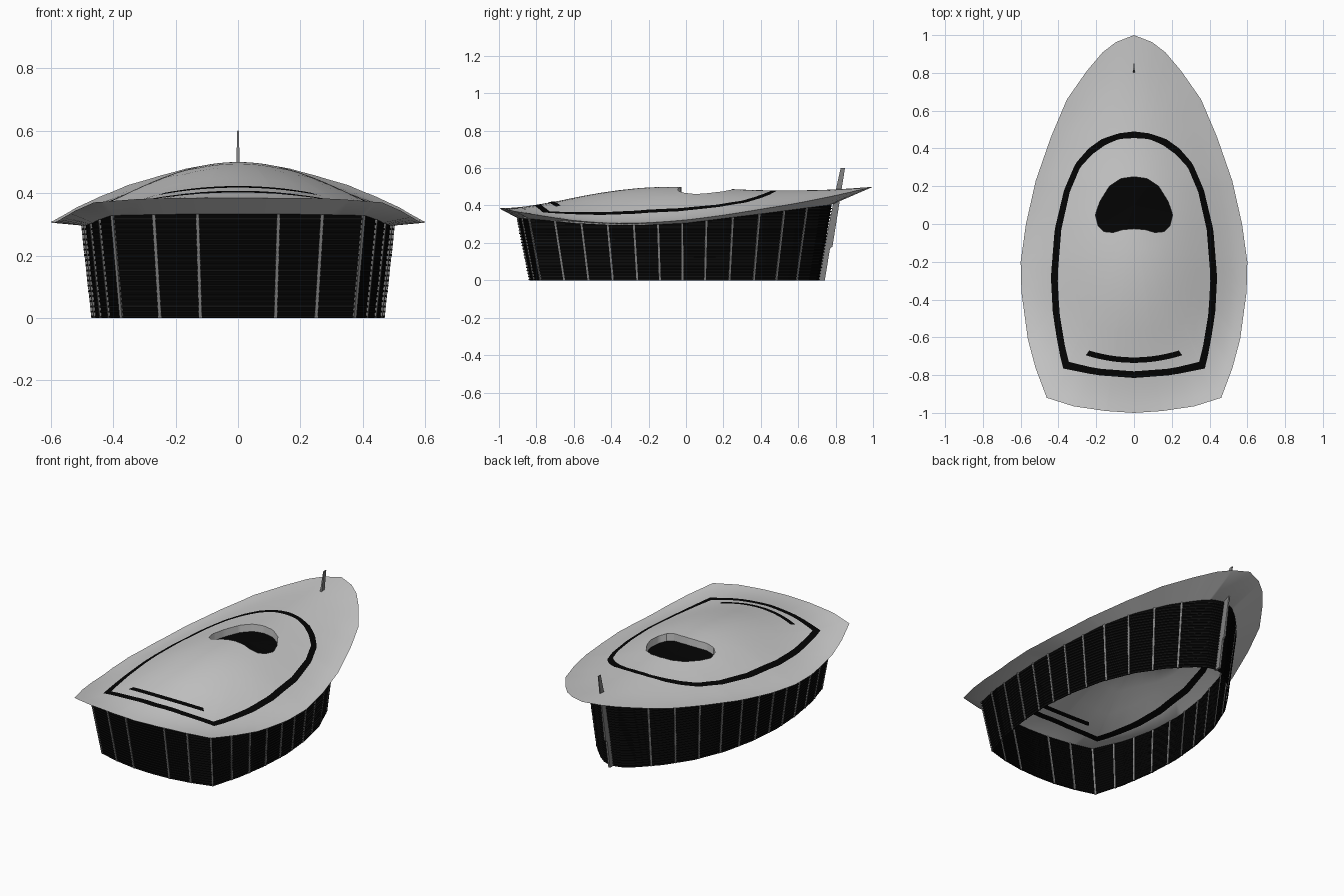
import bpy, math

if "Cube" in bpy.data.objects:
    bpy.data.objects.remove(bpy.data.objects["Cube"])


def paint(name, c):
    m = bpy.data.materials.new(name)
    m.diffuse_color = (c, c, c, 1)
    m.use_nodes = True
    m.node_tree.nodes["Principled BSDF"].inputs["Base Color"].default_value = m.diffuse_color
    return m


black, slat = paint("dark_glass", .001), paint("dark_slat", .006)
grey, steel = paint("pale_shell", .6), paint("steel", .22)
C = (0.0, 0.1)   # centre of all the radial rings


def make(name, verts, faces, mats, idx=None, smooth=None):
    me = bpy.data.meshes.new(name)
    me.from_pydata(verts, [], faces)
    for m in mats:
        me.materials.append(m)
    if idx:
        me.polygons.foreach_set("material_index", idx)
    ob = bpy.data.objects.new(name, me)
    bpy.context.collection.objects.link(ob)
    bpy.context.view_layer.objects.active = ob
    ob.select_set(True)
    bpy.ops.object.mode_set(mode='EDIT')
    bpy.ops.mesh.select_all(action='SELECT')
    bpy.ops.mesh.normals_make_consistent(inside=False)
    bpy.ops.object.mode_set(mode='OBJECT')
    if smooth:
        bpy.ops.object.shade_smooth_by_angle(angle=math.radians(smooth))
    ob.select_set(False)
    return ob


def lerp(tab, y):
    if y <= tab[0][0]:
        return tab[0][1]
    for (a, p), (b, q) in zip(tab, tab[1:]):
        if y <= b:
            return p + (q - p) * (y - a) / (b - a)
    return tab[-1][1]


def soft(tab, y):   # smoothed lookup
    return sum(lerp(tab, y + d * 0.03) for d in (-2, -1, 0, 1, 2)) / 5 if -0.93 < y < 0.93 else lerp(tab, y)


def hit(poly, ang):
    """Where a ray from C leaves the mirrored half outline."""
    dx, dy = abs(math.sin(ang)), math.cos(ang)
    best = 0
    for (ax, ay), (bx, by) in zip(poly, poly[1:]):
        ay, by = ay - C[1], by - C[1]
        ca, cb = ax * dy - ay * dx, bx * dy - by * dx
        if ca * cb <= 1e-12 and abs(ca - cb) > 1e-9:
            t = ca / (ca - cb)
            r = (ax + (bx - ax) * t) * dx + (ay + (by - ay) * t) * dy
            if -1e-5 <= t <= 1 + 1e-5:
                best = max(best, r)
    return (best * math.sin(ang), C[1] + best * dy)


# Half outlines, bow to front
edge = [(0, 1), (.095, .963), (.165, .91), (.25, .81), (.355, .66), (.44, .46), (.52, .23), (.572, 0),
        (.6, -.2), (.596, -.36), (.562, -.61), (.522, -.76), (.462, -.92), (.32, -.965), (.15, -.99), (0, -1)]
band_out = [(0, .49), (.08, .48), (.17, .45), (.24, .40), (.31, .32), (.37, .18), (.42, -.03),
            (.44, -.28), (.43, -.47), (.40, -.66), (.375, -.765), (.2, -.80), (0, -.815)]
band_in = [(0, .455), (.08, .45), (.15, .42), (.22, .37), (.285, .30), (.34, .17), (.385, -.03),
           (.405, -.28), (.395, -.47), (.365, -.65), (.345, -.73), (.2, -.765), (0, -.78)]
hole = [(0, .25), (.07, .24), (.13, .2), (.18, .12), (.205, .05), (.19, -.01), (.16, -.04),
        (.11, -.045), (.06, -.03), (0, -.025)]
base = [(0, .71), (.06, .696), (.12, .65), (.225, .54), (.325, .39), (.403, .2), (.447, 0), (.466, -.2),
        (.456, -.4), (.425, -.6), (.374, -.775), (.25, -.81), (.12, -.831), (0, -.836)]

width = [(-1, .462)] + [(y, x) for x, y in reversed(edge[:13])]
rim_z = [(-1, .385), (-.92, .37), (-.8, .35), (-.6, .318), (-.4, .304), (-.2, .307), (0, .322),
         (.2, .348), (.4, .38), (.6, .413), (.8, .453), (1, .5)]
ridge_z = [(-1, .385), (-.9, .388), (-.7, .42), (-.5, .462), (-.3, .49), (-.15, .5), (0, .5),
           (.25, .487), (.4, .481), (.6, .48), (.8, .485), (1, .5)]
wall_z = [(-.93, .335), (-.8, .325), (-.6, .305), (-.4, .295), (-.2, .296), (0, .306),
          (.4, .355), (.8, .408)]


def top(x, y):
    e, r = soft(rim_z, y), soft(ridge_z, y)
    t = min(1, abs(x) / max(1e-4, lerp(width, y)))
    return e + (r - e) * (1 - t * t) ** 1.7


# Ray angles, with the sharp corners of every outline included
half = {round(math.pi * i / 48, 5) for i in range(49)}
for x, y in edge[1:-1] + [band_out[10], band_in[10], base[10]]:
    half.add(round(math.atan2(x, y - C[1]), 5))
half = sorted(half)
angs = half + [-a for a in reversed(half[1:-1])]
N = len(angs)


def ring(poly, dz=0.0):
    pts = [hit(poly, a) for a in angs]
    return [(x, y, top(x, y) + dz) for x, y in pts]


def between(p, q, t):
    out = []
    for a, b in zip(p, q):
        x, y = a[0] + (b[0] - a[0]) * t, a[1] + (b[1] - a[1]) * t
        out.append((x, y, top(x, y)))
    return out


def loft(rings, dark=()):
    verts = [v for r in rings for v in r]
    faces, idx = [], []
    for k in range(len(rings) - 1):
        for i in range(N):
            j = (i + 1) % N
            faces.append((k * N + i, k * N + j, k * N + N + j, k * N + N + i))
            idx.append(1 if k in dark else 0)
    return verts, faces, idx


# Roof shell: hole wall, upper skin, sloping soffit, under skin
h, bi, bo, ed = ring(hole), ring(band_in), ring(band_out), ring(edge)
wt = []
for a in angs:
    x, y = hit(base, a)
    z = lerp(wall_z, y * 1.09)
    wt.append((x * (1 + .24 * z), y * (1 + .24 * z), z))
rings = [ring(hole, -.05), h] + [between(h, bi, k / 7) for k in range(1, 7)] + [bi, bo]
rings += [between(bo, ed, k / 4) for k in range(1, 4)] + [ed, wt]
rings += [ring(band_out, -.03), ring(band_in, -.03)]
rings += [[(x, y, z - .03) for x, y, z in between(bi, h, k / 4)] for k in range(1, 4)]
rings += [ring(hole, -.05)]
v, f, m = loft(rings, (8, 15))
make("roof_shell", v, f, [grey, black], m, 35)

# Recessed glass in the roof opening
v = ring(hole, -.045) + [(0, .1, top(0, .1) - .05)]
make("skylight_glass", v, [(i, (i + 1) % N, N) for i in range(N)], [black])

# Short front slot, shown on both sides of the roof
v, f = [], []
for dz in (.003, -.034):
    o = len(v)
    for i in range(17):
        t = i / 8 - 1
        for x, y in ((.255 * t, -.735 + .04 * t * t), (.237 * t, -.706 + .036 * t * t)):
            v.append((x, y, top(x, y) + dz))
    f += [(o + 2 * i, o + 2 * i + 1, o + 2 * i + 3, o + 2 * i + 2) for i in range(16)]
make("front_slot", v, f, [black])

# Glass wall leaning outwards
floor = [hit(base, a) for a in angs]
v, f, m = loft([[(x, y, 0) for x, y in floor], wt])
make("glass_wall", v, f, [black])

# Horizontal louvres, cut where the roof dips
v, f = [], []
for k in range(25):
    z = k * .0165
    o = len(v)
    for x, y in floor:
        s = 1 + .24 * z
        r = math.hypot(x, y)
        for out, dz in ((0, .008), (.006, .006), (.006, .001), (0, .001)):
            v.append((x * (s + out / r), y * (s + out / r), z + dz))
    for i in range(N):
        j = (i + 1) % N
        if z + .008 < min(wt[i][2], wt[j][2]):
            f += [(o + 4 * i + c, o + 4 * j + c, o + 4 * j + c + 1, o + 4 * i + c + 1) for c in range(3)]
make("wall_louvres", v, f, [slat])

# Mullions
side = [(y, x) for x, y in reversed(base[:11])]
front = [(x, y) for x, y in reversed(base[10:])]
spots = [(x, lerp(front, x)) for x in (.12, .25, .372)]
spots += [(lerp(side, y), y) for y in (-.65, -.52, -.39, -.26, -.14, -.02, .1, .23, .36, .48, .59)]
v, f = [], []
for sx in (1, -1):
    for x, y in spots:
        n = (.1, -1) if y < -.79 else (.6, -.8) if y < -.7 else (.9, max(-.2, .2 + y * .9))
        l = math.hypot(*n)
        n = (n[0] / l, n[1] / l)
        o = len(v)
        for z in (0, lerp(wall_z, y * 1.09)):
            s = 1 + .24 * z
            for d, w in ((-.004, -.005), (.0065, -.005), (.0065, .005), (-.004, .005)):
                v.append((sx * (x * s + n[0] * d - n[1] * w), y * s + n[1] * d + n[0] * w, z))
        f += [tuple(o + q for q in (c, (c + 1) % 4, (c + 1) % 4 + 4, c + 4)) for c in range(4)]
        f += [(o, o + 1, o + 2, o + 3), (o + 4, o + 5, o + 6, o + 7)]
make("mullions", v, f, [steel])

# Raking mast fin standing proud of the bow
prof = [(.70, 0), (.742, 0), (.77, .17), (.783, .18), (.85, .6), (.827, .6), (.80, .48), (.765, .3)]
n = len(prof)
v = [(x * (.4 if z > .55 else 1), y, z) for x in (-.006, .006) for y, z in prof]
f = [tuple(range(n)), tuple(range(n, 2 * n))] + [(i, (i + 1) % n, (i + 1) % n + n, i + n) for i in range(n)]
make("bow_mast", v, f, [steel])
